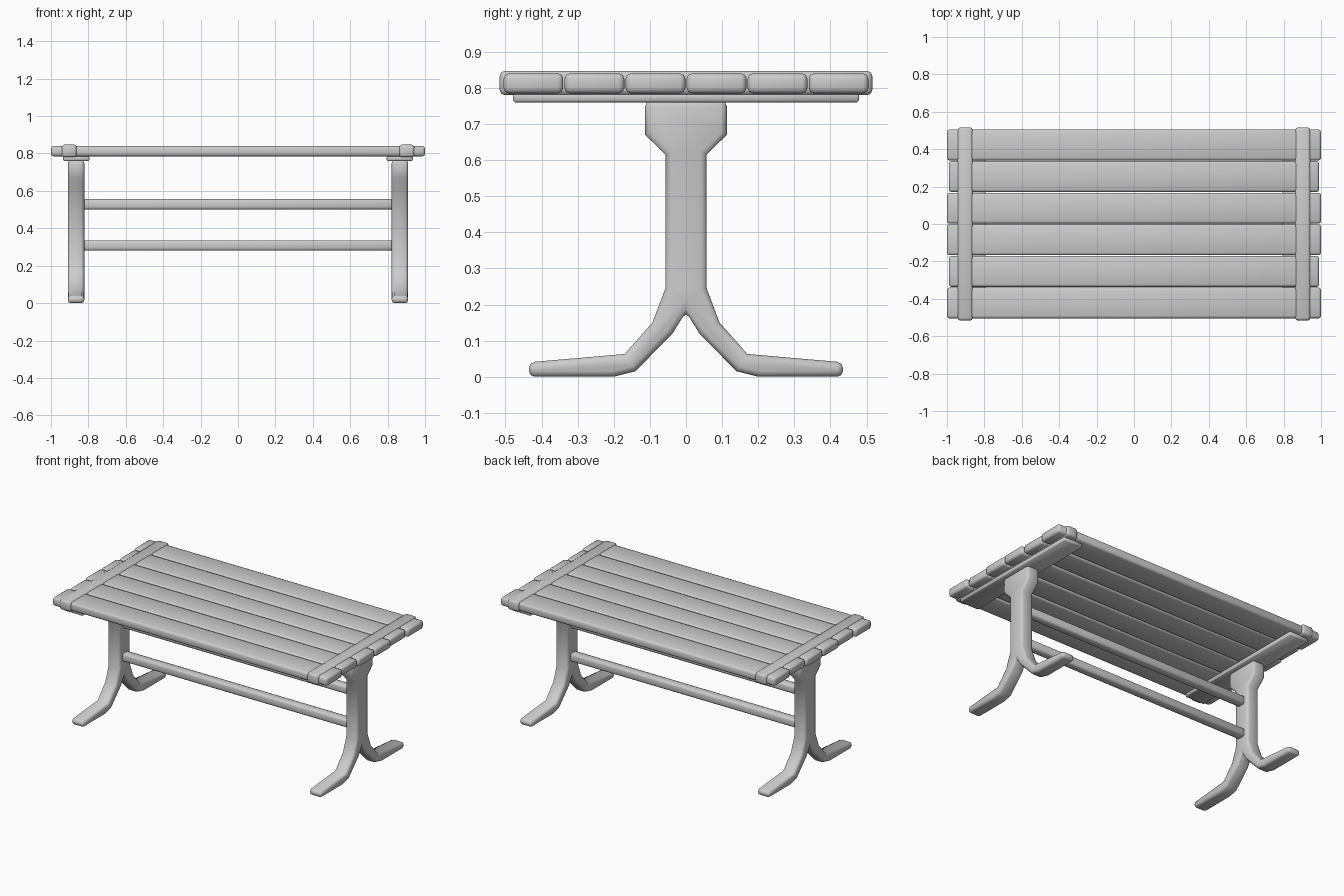
import bpy, bmesh, math

if "Cube" in bpy.data.objects:
    bpy.data.objects.remove(bpy.data.objects["Cube"])


def finish(name, bm, bevel, segments=1):
    bmesh.ops.recalc_face_normals(bm, faces=bm.faces)
    mesh = bpy.data.meshes.new(name)
    bm.to_mesh(mesh)
    bm.free()
    ob = bpy.data.objects.new(name, mesh)
    bpy.context.collection.objects.link(ob)
    mod = ob.modifiers.new("bevel", 'BEVEL')
    mod.width = bevel
    mod.segments = segments
    mod.limit_method = 'ANGLE'
    mod.angle_limit = math.radians(60)
    bpy.ops.object.select_all(action='DESELECT')
    ob.select_set(True)
    bpy.context.view_layer.objects.active = ob
    bpy.ops.object.modifier_apply(modifier="bevel")
    bpy.ops.object.shade_smooth_by_angle(angle=math.radians(50))
    return ob


def box(name, x, y, z, bevel, segments=1):
    bm = bmesh.new()
    bmesh.ops.create_cube(bm, size=1)
    for v in bm.verts:
        v.co = [(a + b) / 2 + c * (b - a) for (a, b), c in zip((x, y, z), v.co)]
    return finish(name, bm, bevel, segments)


# Table top slats
edges = [-0.507, -0.338, -0.169, 0, 0.169, 0.338, 0.507]
ends = [1.0, 0.99, 1.0, 1.0, 0.99, 1.0]
for i, end in enumerate(ends):
    box(f"slat_{i + 1}", (-end, end), (edges[i] + 0.002, edges[i + 1] - 0.002),
        (0.785, 0.84), 0.014, 2)

# One half of the pedestal outline, from the top centre round to the crotch
half = [(0.113, 0.765), (0.113, 0.67), (0.057, 0.615), (0.057, 0.245),
        (0.093, 0.15), (0.17, 0.063), (0.435, 0.04), (0.435, 0.0),
        (0.2, 0.0), (0.14, 0.015), (0.037, 0.12)]
outline = half + [(0, 0.18)] + [(-y, z) for y, z in reversed(half)]

for side, s in (("left", -1), ("right", 1)):
    def span(a, b):
        return tuple(sorted((s * a, s * b)))

    # Pedestal with two splayed feet
    bm = bmesh.new()
    face = bm.faces.new([bm.verts.new((s * 0.866 - 0.044, y, z)) for y, z in outline])
    ext = bmesh.ops.extrude_face_region(bm, geom=[face])
    for v in ext["geom"]:
        if isinstance(v, bmesh.types.BMVert):
            v.co.x += 0.088
    finish(f"{side}_pedestal", bm, 0.016, 2)

    # Batten under the slats and clamp bar across them
    box(f"{side}_batten", span(0.795, 0.935), (-0.479, 0.479), (0.76, 0.787), 0.005)
    box(f"{side}_clamp_bar", span(0.862, 0.943), (-0.516, 0.516), (0.78, 0.847), 0.014, 2)

# Stretchers joining the pedestals
for name, z in (("lower_stretcher", 0.308), ("upper_stretcher", 0.528)):
    box(name, (-0.83, 0.83), (-0.029, 0.029), (z - 0.028, z + 0.028), 0.014, 2)
